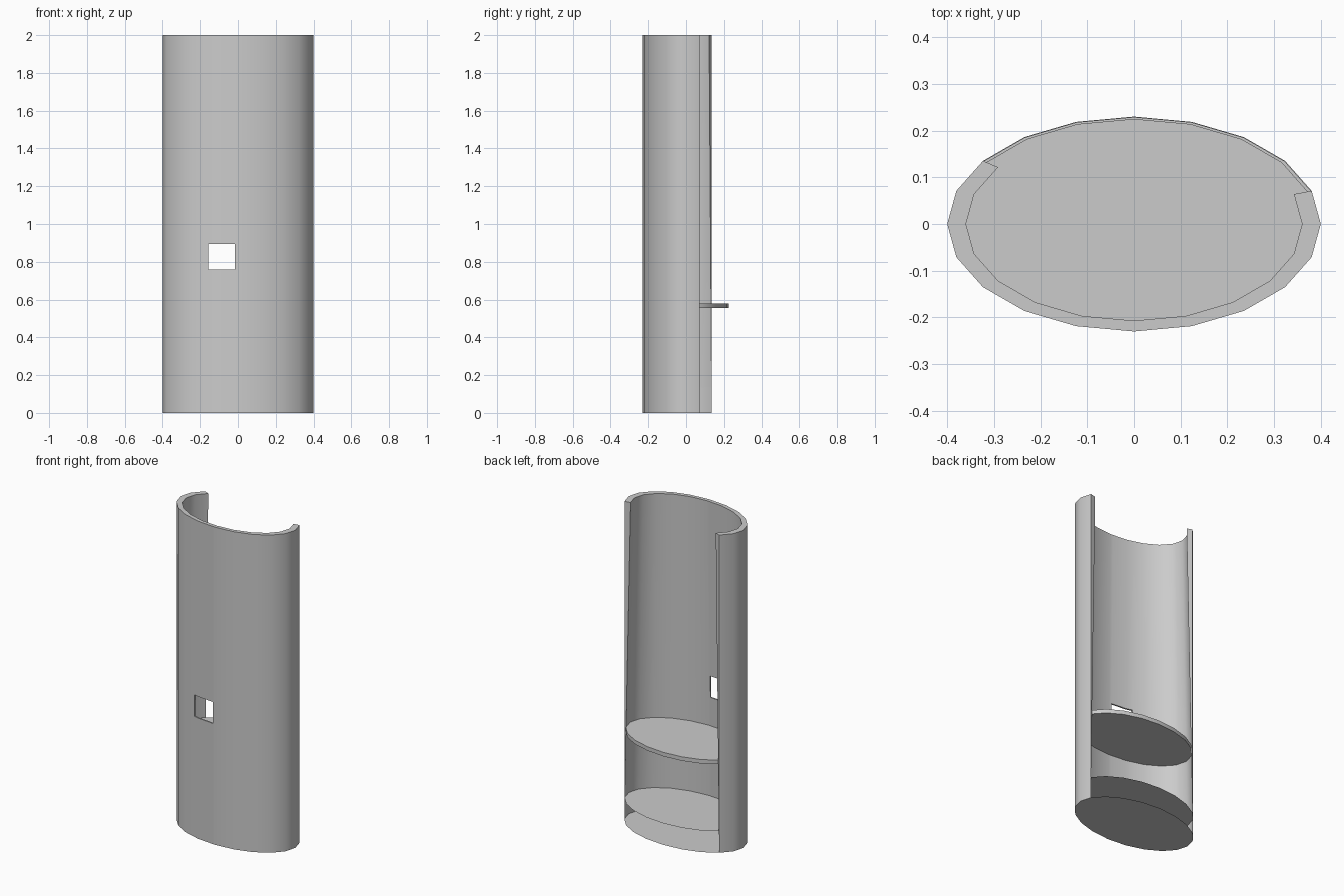
import bpy, bmesh, math
from mathutils import Vector

if "Cube" in bpy.data.objects:
    bpy.data.objects.remove(bpy.data.objects["Cube"])

RX, RY, SIDES = 0.4, 0.23, 20
TOP, INNER_FLOOR = 2.0, 0.135
WIN_X, WIN_Z = (-0.155, -0.015), (0.76, 0.895)


def ring(bm, scale, z, rx=RX, ry=RY):
    return [bm.verts.new((rx * scale * math.cos(math.tau * k / SIDES),
                          ry * scale * math.sin(math.tau * k / SIDES), z))
            for k in range(SIDES)]


def finish(bm, name):
    mesh = bpy.data.meshes.new(name)
    bm.to_mesh(mesh)
    bm.free()
    obj = bpy.data.objects.new(name, mesh)
    bpy.context.collection.objects.link(obj)
    bpy.ops.object.select_all(action='DESELECT')
    obj.select_set(True)
    bpy.context.view_layer.objects.active = obj
    bpy.ops.object.shade_smooth_by_angle(angle=math.radians(40))
    return obj


# Open-backed shell: vertical outer skin, inner skin tapering out to the base
bm = bmesh.new()
ob, ot = ring(bm, 1.0, 0.0), ring(bm, 1.0, TOP)
ib, it = ring(bm, 0.996, INNER_FLOOR), ring(bm, 0.9, TOP)
START, END = 8, 21                     # wall runs from 144 degrees round to 18
walls = []
for s in range(START, END):
    a, b = s % SIDES, (s + 1) % SIDES
    walls.append(bm.faces.new((ob[a], ob[b], ot[b], ot[a])))
    walls.append(bm.faces.new((ib[b], ib[a], it[a], it[b])))
    bm.faces.new((ot[a], ot[b], it[b], it[a]))
# Two upright cut edges
a, b = START % SIDES, END % SIDES
bm.faces.new((ob[a], ot[a], it[a], ib[a]))
bm.faces.new((ob[b], ib[b], it[b], ot[b]))
# Lower and raised floors
bm.faces.new(ob[::-1])
bm.faces.new(ib)

# Window through the front wall
for axis, limits in ((Vector((1, 0, 0)), WIN_X), (Vector((0, 0, 1)), WIN_Z)):
    for d in limits:
        front = [f for f in bm.faces
                 if abs(f.normal.z) < 0.5 and f.calc_center_median().y < -0.12]
        bm.normal_update()
        front = [f for f in bm.faces
                 if abs(f.normal.z) < 0.5 and f.calc_center_median().y < -0.12]
        geom = list({e for f in front for e in f.edges}
                    | {v for f in front for v in f.verts}) + front
        bmesh.ops.bisect_plane(bm, geom=geom, dist=1e-5,
                               plane_co=axis * d, plane_no=axis)


def in_window(p):
    return (p.y < 0 and WIN_X[0] - 1e-3 < p.x < WIN_X[1] + 1e-3
            and WIN_Z[0] - 1e-3 < p.z < WIN_Z[1] + 1e-3)


hole = [f for f in bm.faces if all(in_window(v.co) for v in f.verts)]
bmesh.ops.delete(bm, geom=hole, context='FACES')
rim = [e for e in bm.edges if e.is_boundary and all(in_window(v.co) for v in e.verts)]
bmesh.ops.bridge_loops(bm, edges=rim)
finish(bm, "shell")

# Shelf
bm = bmesh.new()
lo, hi = ring(bm, 1, 0.555, 0.391, 0.225), ring(bm, 1, 0.58, 0.391, 0.225)
bm.faces.new(lo[::-1])
bm.faces.new(hi)
for k in range(SIDES):
    n = (k + 1) % SIDES
    bm.faces.new((lo[k], lo[n], hi[n], hi[k]))
finish(bm, "shelf")
